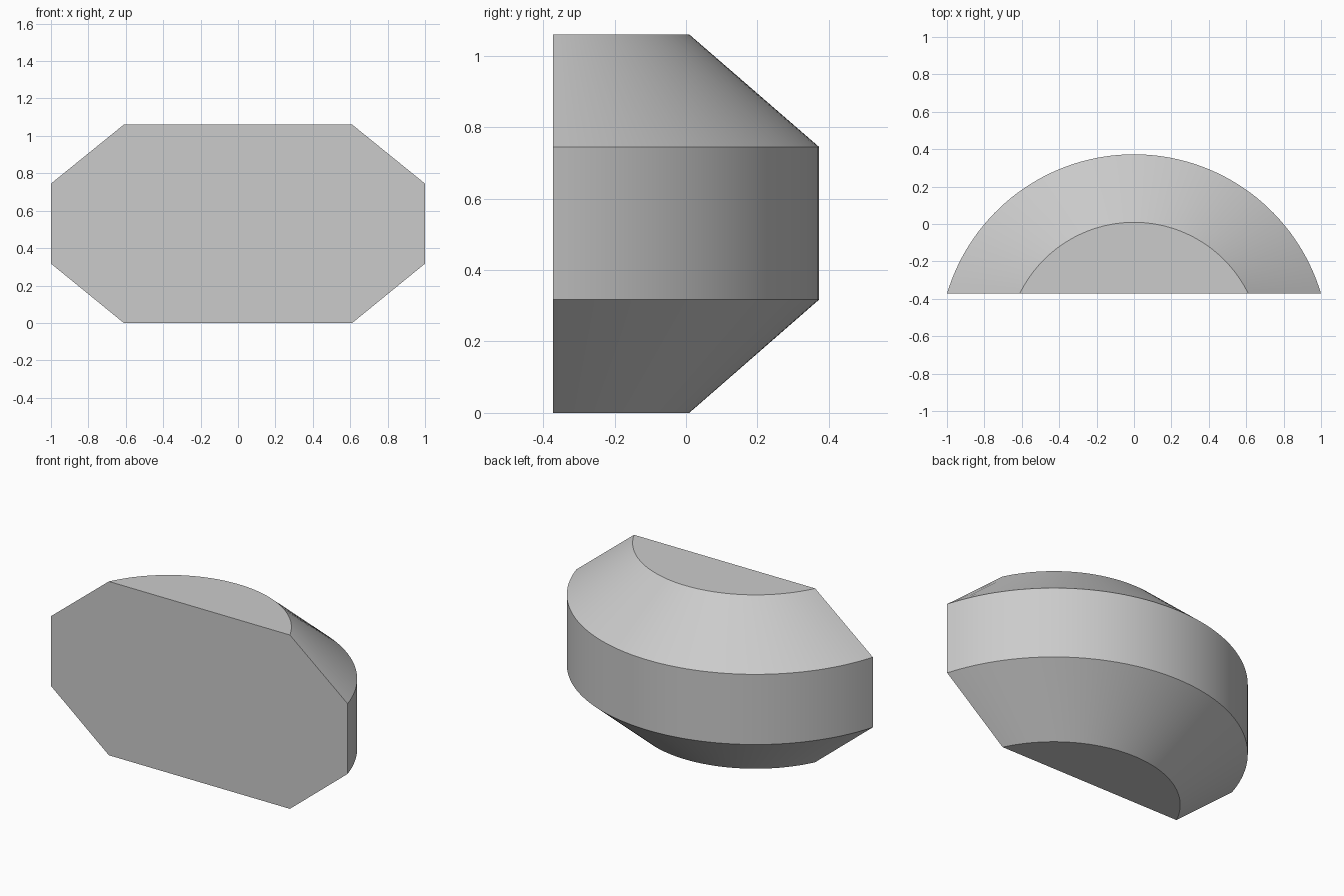
import bpy
import bmesh
from math import asin, sin, cos, pi, sqrt

cube = bpy.data.objects.get("Cube")
if cube:
    bpy.data.objects.remove(cube, do_unlink=True)

# Single plain grey
grey = bpy.data.materials.new("light grey")
grey.use_nodes = True
colour = (0.6, 0.6, 0.6, 1)
grey.diffuse_color = colour
grey.node_tree.nodes["Principled BSDF"].inputs["Base Color"].default_value = colour

FRONT, AXIS = -0.372, -0.671        # flat front plane and arc centre, in y
OUTER, INNER = 1.0436, 0.68         # arc radii
LEVELS = [(INNER, 0), (OUTER, 0.317), (OUTER, 0.745), (INNER, 1.06)]
STEPS = 64


def arc(bm, radius, z):
    """Arc from the right end of the front plane, round the back, to the left."""
    start = asin((FRONT - AXIS) / radius)
    angles = [start + (pi - 2 * start) * i / STEPS for i in range(STEPS + 1)]
    return [bm.verts.new((radius * cos(a), AXIS + radius * sin(a), z)) for a in angles]


# Bevelled half-round body: curved wall lofted through the arcs
bm = bmesh.new()
arcs = [arc(bm, r, z) for r, z in LEVELS]
for low, high in zip(arcs, arcs[1:]):
    for i in range(STEPS):
        bm.faces.new((low[i], low[i + 1], high[i + 1], high[i]))

# Flat bottom, top and front
bm.faces.new(arcs[0])
bm.faces.new(arcs[-1])
bm.faces.new([a[0] for a in arcs] + [a[-1] for a in reversed(arcs)])
bmesh.ops.recalc_face_normals(bm, faces=bm.faces)

mesh = bpy.data.meshes.new("half_round_body")
bm.to_mesh(mesh)
bm.free()
mesh.materials.append(grey)
body = bpy.data.objects.new("half_round_body", mesh)
bpy.context.collection.objects.link(body)

# Smooth curve, crisp bevel edges
bpy.ops.object.select_all(action="DESELECT")
body.select_set(True)
bpy.context.view_layer.objects.active = body
bpy.ops.object.shade_smooth_by_angle(angle=pi / 6)
